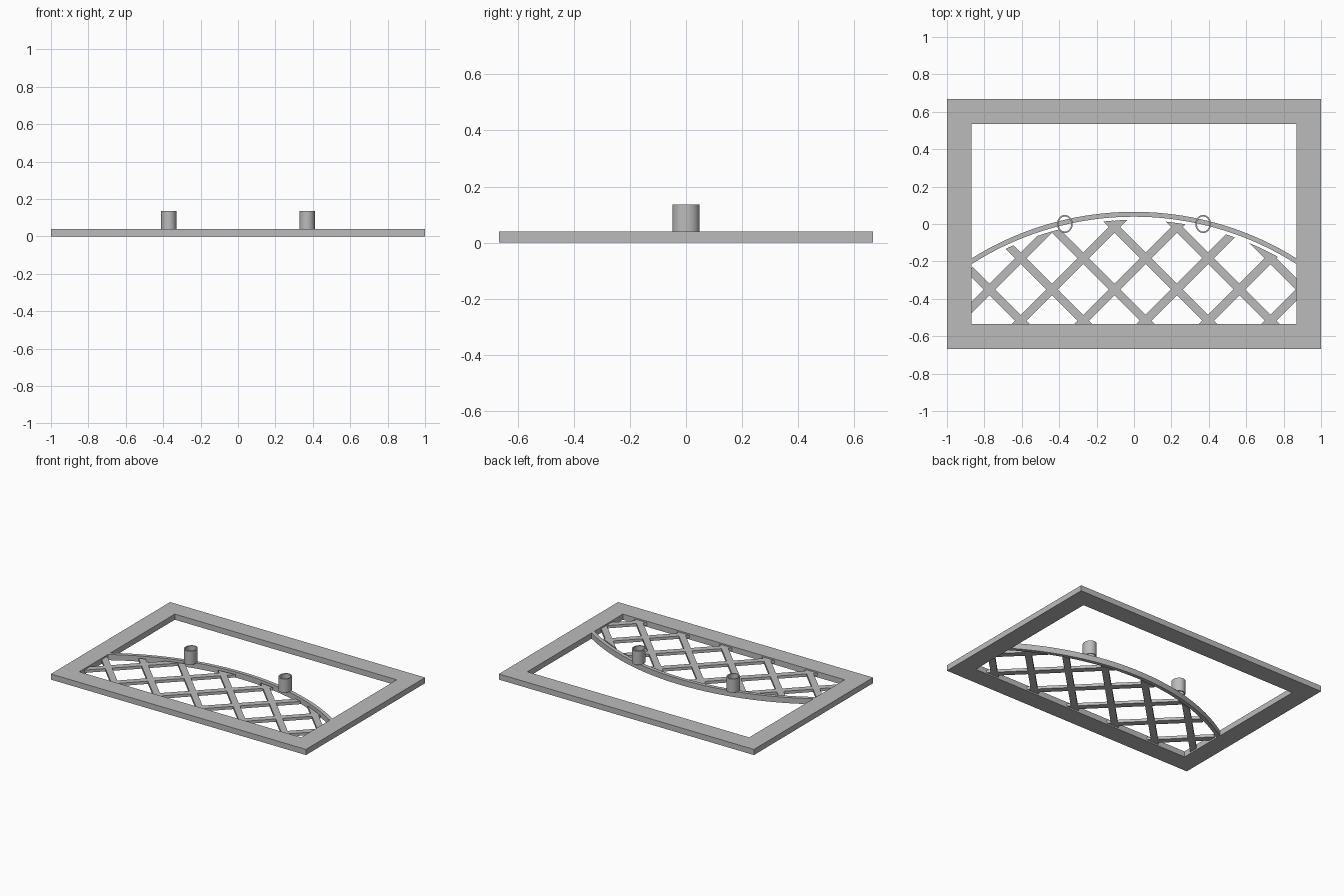
import bpy, bmesh
from math import sqrt, sin, cos, pi
from mathutils import Vector

if "Cube" in bpy.data.objects:
    bpy.data.objects.remove(bpy.data.objects["Cube"])

grey = bpy.data.materials.new("plain_grey")
grey.use_nodes = True
grey.diffuse_color = (0.5, 0.5, 0.5, 1)
grey.node_tree.nodes["Principled BSDF"].inputs["Base Color"].default_value = (0.5, 0.5, 0.5, 1)

THICK = 0.04
IN_X, IN_Y = 0.87, 0.535      # half size of the opening
ARC_Y = -1.575                # centre of the arch circle
STEPS = 40


def finish(name, bm, smooth=False):
    bmesh.ops.recalc_face_normals(bm, faces=bm.faces)
    mesh = bpy.data.meshes.new(name)
    bm.to_mesh(mesh)
    bm.free()
    mesh.materials.append(grey)
    obj = bpy.data.objects.new(name, mesh)
    bpy.context.collection.objects.link(obj)
    if smooth:
        bpy.ops.object.select_all(action='DESELECT')
        obj.select_set(True)
        bpy.context.view_layer.objects.active = obj
        bpy.ops.object.shade_smooth_by_angle()
    return obj


def extrude_up(bm, faces, height):
    out = bmesh.ops.extrude_face_region(bm, geom=faces, use_keep_orig=True)
    verts = [g for g in out["geom"] if isinstance(g, bmesh.types.BMVert)]
    bmesh.ops.translate(bm, verts=verts, vec=(0, 0, height))


def band(name, outer, inner, z, height, closed, smooth=False):
    """Solid strip between two matching outlines."""
    bm = bmesh.new()
    a = [bm.verts.new((x, y, z)) for x, y in outer]
    b = [bm.verts.new((x, y, z)) for x, y in inner]
    n = len(a)
    faces = [bm.faces.new((a[i], a[(i + 1) % n], b[(i + 1) % n], b[i]))
             for i in range(n if closed else n - 1)]
    extrude_up(bm, faces, height)
    return finish(name, bm, smooth)


def rectangle(x, y):
    return [(-x, -y), (x, -y), (x, y), (-x, y)]


def arc(radius):
    xs = [IN_X * (2 * i / STEPS - 1) for i in range(STEPS + 1)]
    return [(x, ARC_Y + sqrt(radius ** 2 - x * x)) for x in xs]


def oval(rx, ry, cx, n=48):
    return [(cx + rx * cos(2 * pi * i / n), ry * sin(2 * pi * i / n)) for i in range(n)]


# Rectangular frame and arched rail
band("frame", rectangle(1, 0.667), rectangle(IN_X, IN_Y), 0, THICK, True)
band("arched_rail", arc(1.64), arc(1.614), 0, THICK, False, True)

# Two hollow oval posts standing on the rail
for side, cx in (("left", 0.37), ("right", -0.37)):
    band(side + "_post", oval(0.042, 0.048, cx), oval(0.034, 0.04, cx),
         THICK, 0.096, True, True)


# Diagonal lattice bars, trimmed to the area under the rail
def lattice_bar(name, slope, offset, half_width=0.022, z=0.01, height=0.02):
    bm = bmesh.new()
    region = [(IN_X, -IN_Y), (-IN_X, -IN_Y)] + arc(1.597)
    bm.faces.new([bm.verts.new((x, y, z)) for x, y in region])
    normal = Vector((-slope, 1, 0)).normalized()
    middle = Vector((0, offset, z))
    for sign in (1, -1):
        bmesh.ops.bisect_plane(bm, geom=bm.verts[:] + bm.edges[:] + bm.faces[:],
                               plane_co=middle + normal * sign * half_width,
                               plane_no=normal * sign, clear_outer=True)
    if bm.faces:
        extrude_up(bm, bm.faces[:], height)
        finish(name, bm)
    else:
        bm.free()


for k in range(-5, 6):
    lattice_bar("lattice_rising_%d" % (k + 6), 1, -0.245 + k * 0.334)
    lattice_bar("lattice_falling_%d" % (k + 6), -1, -0.455 + k * 0.334)
